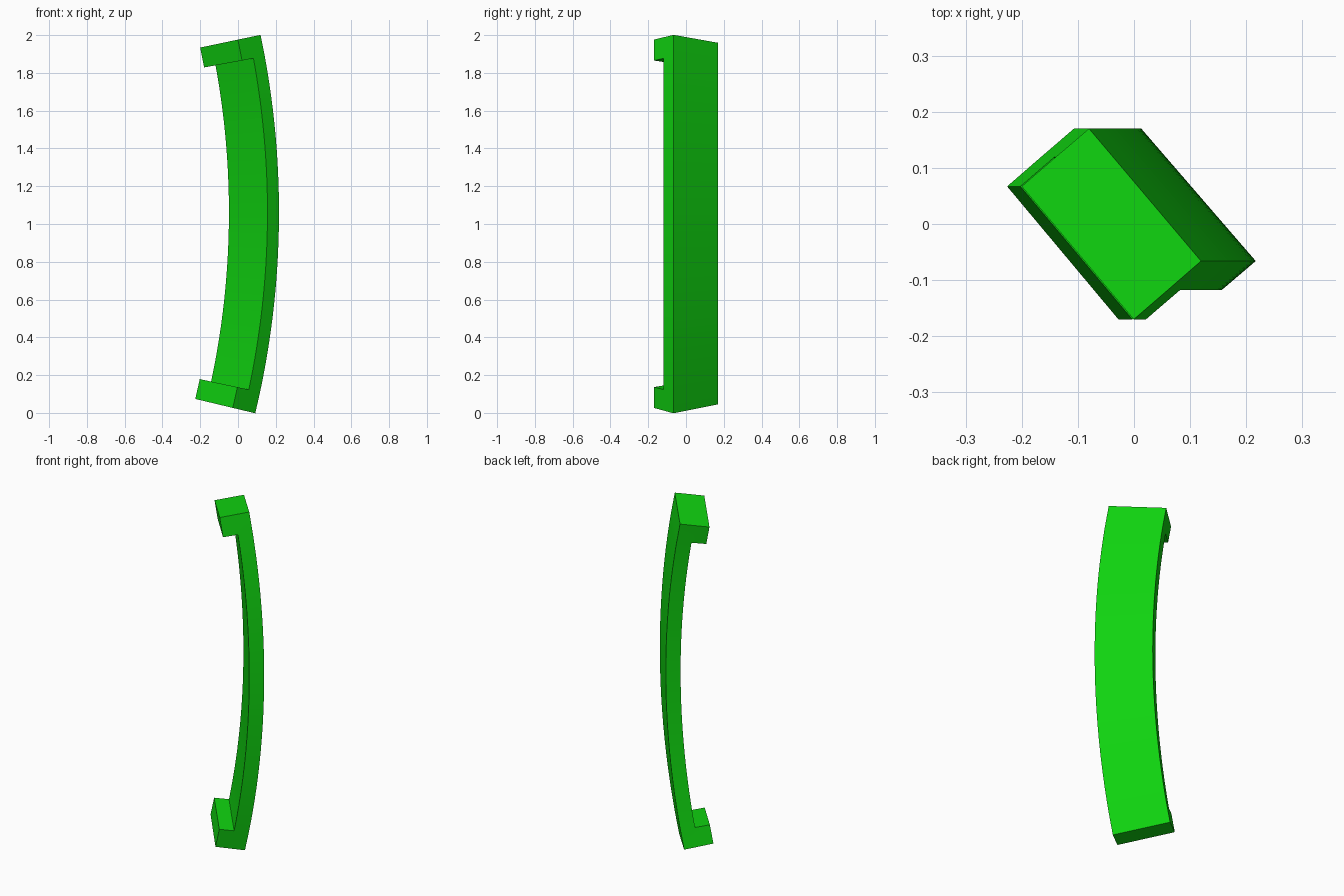
import bpy, bmesh, math
from mathutils import Vector

cube = bpy.data.objects.get("Cube")
if cube:
    bpy.data.objects.remove(cube, do_unlink=True)

# Bend: the handle follows an arc around an axis parallel to y
RADIUS = 4.57
CENTRE_X, CENTRE_Z = -4.353, 1.062
LOW, HIGH = -0.235, 0.207        # end angles in radians
BLOCK = 0.0253                   # angle covered by each end block
SEGMENTS = 32

# Bar cross-section as (radial offset, y)
SECTION = [(0.0, -0.066), (-0.061, -0.118), (-0.265, 0.119), (-0.204, 0.17)]
BLOCK_DEPTH = Vector((-0.0615, -0.052, 0.0))

green = bpy.data.materials.new("green")
green.use_nodes = True
colour = (0.005, 0.65, 0.005, 1)
green.diffuse_color = colour
green.node_tree.nodes["Principled BSDF"].inputs["Base Color"].default_value = colour

# Straight bar, with z holding the angle along the arc
start, end = LOW + BLOCK, HIGH - BLOCK
angles = [LOW] + [start + (end - start) * i / SEGMENTS for i in range(SEGMENTS + 1)] + [HIGH]
bm = bmesh.new()
rings = [[bm.verts.new((u, y, a)) for u, y in SECTION] for a in angles]
inner = []
for low, high in zip(rings, rings[1:]):
    for i in range(4):
        j = (i + 1) % 4
        face = bm.faces.new((low[i], low[j], high[j], high[i]))
        if i == 1:
            inner.append(face)
bm.faces.new(rings[0])
bm.faces.new(rings[-1])

# End blocks pulled out of the inner side
blocks = bmesh.ops.extrude_discrete_faces(bm, faces=[inner[0], inner[-1]])["faces"]
for face in blocks:
    bmesh.ops.translate(bm, verts=face.verts[:], vec=BLOCK_DEPTH)

# Bend everything onto the arc
for v in bm.verts:
    r, a = RADIUS + v.co.x, v.co.z
    v.co = (CENTRE_X + r * math.cos(a), v.co.y, CENTRE_Z + r * math.sin(a))
bmesh.ops.recalc_face_normals(bm, faces=bm.faces[:])

mesh = bpy.data.meshes.new("curved_handle")
bm.to_mesh(mesh)
bm.free()
mesh.materials.append(green)
handle = bpy.data.objects.new("curved_handle", mesh)
bpy.context.collection.objects.link(handle)

bpy.ops.object.select_all(action="DESELECT")
handle.select_set(True)
bpy.context.view_layer.objects.active = handle
bpy.ops.object.shade_smooth_by_angle(angle=math.radians(30))
